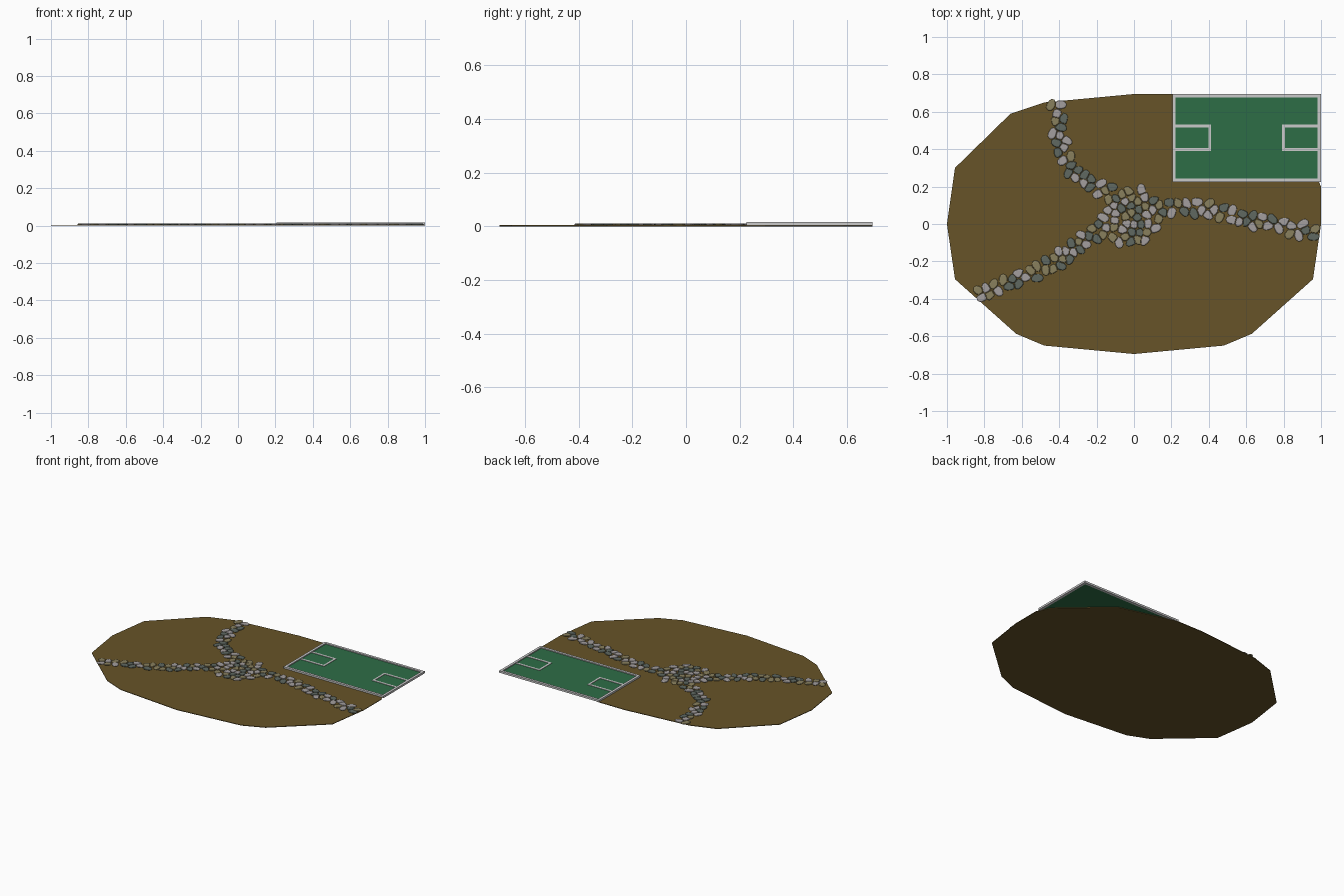
import bpy, bmesh, math, random
from mathutils import Vector

if "Cube" in bpy.data.objects:
    bpy.data.objects.remove(bpy.data.objects["Cube"])

random.seed(7)


def material(name, rgb):
    m = bpy.data.materials.new(name)
    m.diffuse_color = (*rgb, 1)
    m.use_nodes = True
    m.node_tree.nodes["Principled BSDF"].inputs["Base Color"].default_value = m.diffuse_color
    return m


def finish(name, bm, mats=()):
    bmesh.ops.recalc_face_normals(bm, faces=bm.faces)
    me = bpy.data.meshes.new(name)
    bm.to_mesh(me)
    bm.free()
    for m in mats:
        me.materials.append(m)
    ob = bpy.data.objects.new(name, me)
    bpy.context.collection.objects.link(ob)
    return ob


def loft(bm, rings, mat=0):
    """Closed solid through a stack of rings with equal point counts."""
    vs = [[bm.verts.new(p) for p in r] for r in rings]
    n = len(vs[0])
    faces = [bm.faces.new(vs[0][::-1]), bm.faces.new(vs[-1])]
    for a, b in zip(vs, vs[1:]):
        for i in range(n):
            j = (i + 1) % n
            faces.append(bm.faces.new((a[i], a[j], b[j], b[i])))
    for f in faces:
        f.material_index = mat


def slab(bm, outline, z0, z1):
    loft(bm, [[(x, y, z) for x, y in outline] for z in (z0, z1)])


def box(bm, x0, x1, y0, y1, z0, z1):
    slab(bm, [(x0, y0), (x1, y0), (x1, y1), (x0, y1)], z0, z1)


brown = material("earth", (0.135, 0.088, 0.021))
green = material("turf", (0.027, 0.155, 0.062))
white = material("line_grey", (0.58, 0.58, 0.58))
stone_mats = [material("stone_light", (0.37, 0.345, 0.345)),
              material("stone_olive", (0.25, 0.215, 0.11)),
              material("stone_dark", (0.115, 0.14, 0.12))]

# Ground plate
outline = [(0, 0.695), (-0.48, 0.65), (-0.66, 0.59), (-0.957, 0.30), (-1, 0),
           (-0.957, -0.295), (-0.63, -0.587), (-0.48, -0.65), (0, -0.695),
           (0.48, -0.65), (0.63, -0.587), (0.957, -0.295), (1, 0), (1, 0.2),
           (0.957, 0.295), (0.63, 0.587), (0.22, 0.695)]
bm = bmesh.new()
slab(bm, outline, 0, 0.004)
finish("ground", bm, [brown])

# Sports field: floor, raised border, goal area lines
X0, X1, Y0, Y1, W, TOP = 0.205, 1.0, 0.225, 0.695, 0.018, 0.016
bm = bmesh.new()
box(bm, X0 + W, X1 - W, Y0 + W, Y1 - W, 0.005, 0.009)
finish("field_floor", bm, [green])

bm = bmesh.new()
box(bm, X0, X1, Y0, Y0 + W, 0.002, TOP)
box(bm, X0, X1, Y1 - W, Y1, 0.002, TOP)
box(bm, X0, X0 + W, Y0 + W, Y1 - W, 0.002, TOP)
box(bm, X1 - W, X1, Y0 + W, Y1 - W, 0.002, TOP)
finish("field_border", bm, [white])

bm = bmesh.new()
mid = (X0 + X1) / 2
for s in (-1, 1):
    a, b = sorted((mid + s * (mid - X0 - W), mid + s * 0.19))
    for y in (0.39, 0.517):
        box(bm, a, b, y, y + 0.015, 0.008, 0.012)
    c = mid + s * 0.197
    box(bm, c - 0.007, c + 0.007, 0.405, 0.517, 0.008, 0.012)
finish("goal_area_lines", bm, [white])

# Stone paths: scatter seeds along three centre lines and a round plaza
paths = [
    [(-0.41, 0.64), (-0.41, 0.50), (-0.37, 0.38), (-0.32, 0.27), (-0.2, 0.2), (-0.1, 0.15)],
    [(-0.82, -0.38), (-0.7, -0.33), (-0.55, -0.27), (-0.4, -0.19), (-0.28, -0.1), (-0.15, -0.01)],
    [(0.12, 0.09), (0.3, 0.09), (0.45, 0.07), (0.6, 0.025), (0.75, -0.01), (0.97, -0.04)],
]
segments = [(Vector(a), Vector(b)) for p in paths for a, b in zip(p, p[1:])]


def candidate():
    if random.random() < 0.4:
        a, r = random.uniform(0, math.tau), math.sqrt(random.random())
        return Vector((-0.015 + 0.15 * r * math.cos(a), 0.04 + 0.155 * r * math.sin(a)))
    a, b = random.choice(segments)
    n = (b - a).orthogonal().normalized()
    return a.lerp(b, random.random()) + n * random.uniform(-0.033, 0.033)


seeds = []
for _ in range(9000):
    c = candidate()
    if c.x < 0.97 and all((c - s).length > 0.036 for s in seeds):
        seeds.append(c)

# Each stone fills its own cell between its neighbours
bm = bmesh.new()
SIDES = 12
for i, c in enumerate(seeds):
    near = [s - c for j, s in enumerate(seeds) if j != i and (s - c).length < 0.08]
    lo = random.uniform(0, math.pi)
    radii = []
    for k in range(SIDES):
        t = k * math.tau / SIDES
        d = Vector((math.cos(t), math.sin(t)))
        r = 0.022 + 0.012 * math.cos(t - lo) ** 2
        for q in near:
            dot = q.normalized().dot(d)
            if dot > 0.05:
                r = min(r, q.length / 2 / dot - 0.001)
        radii.append(r)
    rings = []
    for scale, z in ((0.9, 0.003), (1.0, 0.007), (0.92, 0.0095), (0.7, 0.011)):
        rings.append([(c.x + scale * r * math.cos(k * math.tau / SIDES),
                       c.y + scale * r * math.sin(k * math.tau / SIDES), z)
                      for k, r in enumerate(radii)])
    loft(bm, rings, random.randrange(3))
stones = finish("path_stones", bm, stone_mats)
